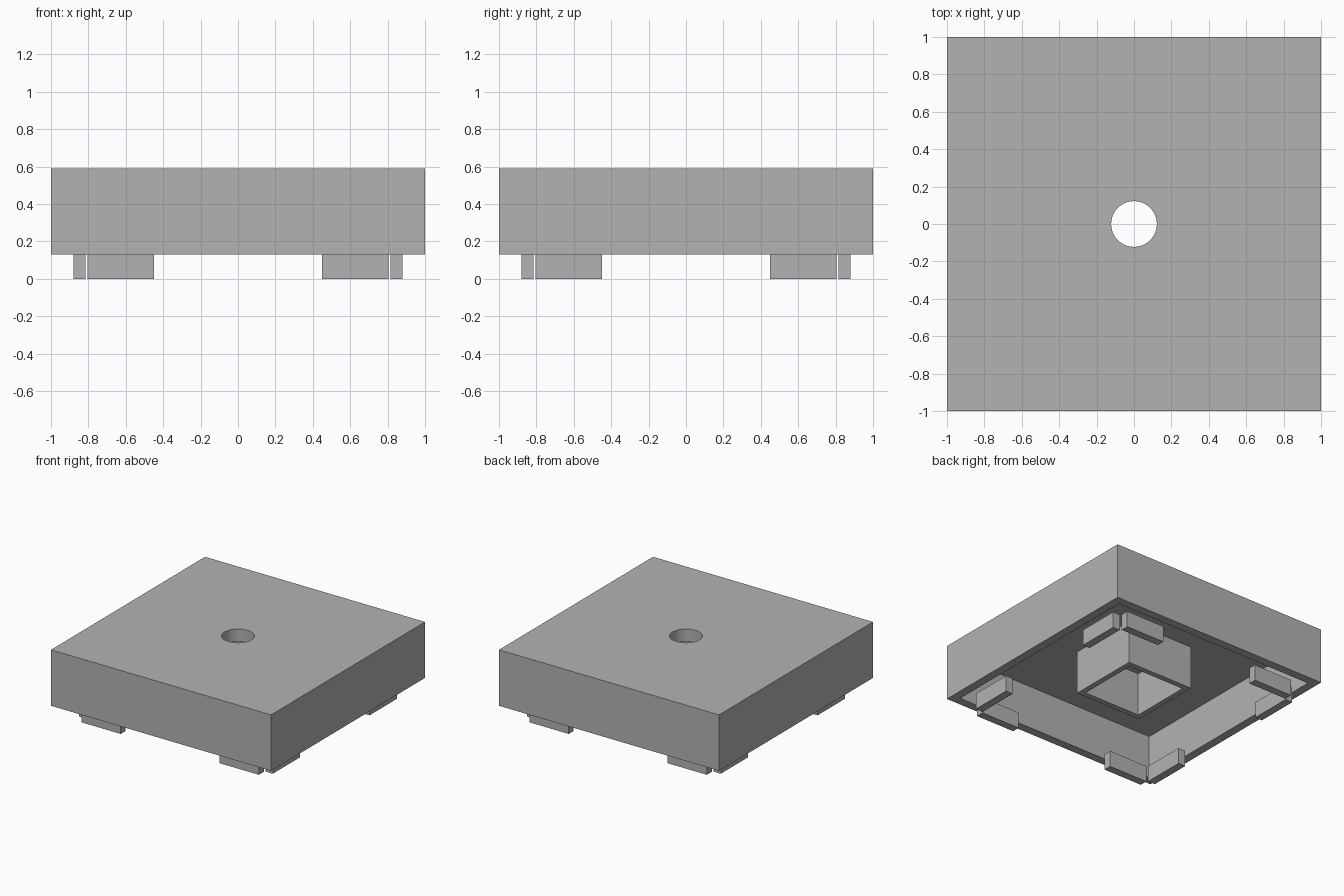
import bpy, bmesh
from math import pi
from mathutils import Matrix, Vector

cube = bpy.data.objects.get("Cube")
if cube:
    bpy.data.objects.remove(cube, do_unlink=True)

GREY = (0.45, 0.45, 0.45, 1)
mat = bpy.data.materials.new("plain grey")
mat.use_nodes = True
mat.diffuse_color = GREY
mat.node_tree.nodes["Principled BSDF"].inputs["Base Color"].default_value = GREY

RIM, CEILING, TOP = 0.13, 0.487, 0.59


def make_object(name, bm):
    bmesh.ops.recalc_face_normals(bm, faces=bm.faces)
    mesh = bpy.data.meshes.new(name)
    bm.to_mesh(mesh)
    bm.free()
    mesh.materials.append(mat)
    obj = bpy.data.objects.new(name, mesh)
    bpy.context.collection.objects.link(obj)
    return obj


def add_box(bm, low, high):
    low, high = Vector(low), Vector(high)
    matrix = Matrix.Translation((low + high) / 2) @ Matrix.Diagonal((*(high - low), 1))
    return bmesh.ops.create_cube(bm, size=1, matrix=matrix)["verts"]


def hollow_box(name, half, top, wall):
    """Square box opened from below, with its cavity reaching the ceiling."""
    bm = bmesh.new()
    add_box(bm, (-half, -half, RIM), (half, half, top))
    bm.normal_update()
    floor = min(bm.faces, key=lambda f: f.calc_center_median().z)
    bmesh.ops.inset_region(bm, faces=[floor], thickness=wall)
    cavity = bmesh.ops.extrude_discrete_faces(bm, faces=[floor])["faces"][0]
    for v in cavity.verts:
        v.co.z = CEILING
    return bm


# Tile shell with a round hole through the top plate
shell = make_object("tile_shell", hollow_box("tile_shell", 1, TOP, 0.1))
bm = bmesh.new()
bmesh.ops.create_cone(bm, cap_ends=True, segments=64, radius1=0.122, radius2=0.122,
                      depth=0.4, matrix=Matrix.Translation((0, 0, TOP)))
cutter = make_object("hole_cutter", bm)
cutter.hide_render = True
cut = shell.modifiers.new("hole", "BOOLEAN")
cut.operation, cut.solver, cut.object = "DIFFERENCE", "EXACT", cutter
bpy.context.view_layer.objects.active = shell
shell.select_set(True)
bpy.ops.object.modifier_apply(modifier=cut.name)
bpy.data.objects.remove(cutter, do_unlink=True)
bpy.ops.object.shade_smooth_by_angle(angle=pi / 6)

# Square socket under the hole: a tube open at both ends
bm = hollow_box("centre_socket", 0.305, CEILING + 0.002, 0.065)
bm.normal_update()
ends = [f for f in bm.faces if f.calc_center_median().z > CEILING - 0.01]
bmesh.ops.delete(bm, geom=ends, context="FACES")
make_object("centre_socket", bm)

# Pair of clip tabs at each corner, one along each wall
for i, corner in enumerate(("front_left", "back_left", "back_right", "front_right")):
    bm = bmesh.new()
    add_box(bm, (0.45, -0.88, 0), (0.805, -0.815, RIM + 0.003))
    add_box(bm, (0.815, -0.805, 0), (0.88, -0.45, RIM + 0.003))
    bmesh.ops.rotate(bm, verts=bm.verts, cent=(0, 0, 0), matrix=Matrix.Rotation(i * pi / 2, 3, "Z"))
    make_object(corner + "_clips", bm)
